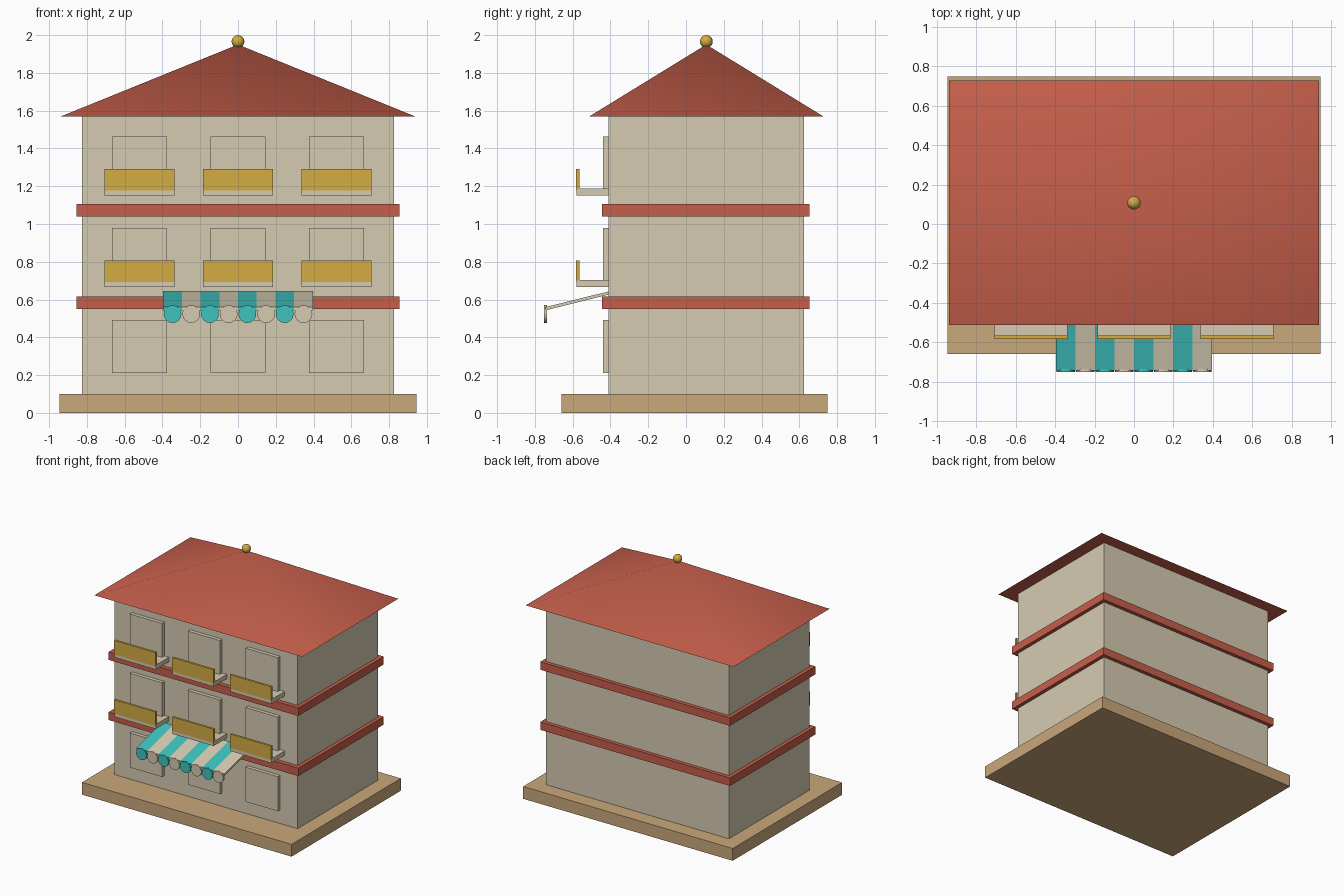
import bpy, bmesh, math

if "Cube" in bpy.data.objects:
    bpy.data.objects.remove(bpy.data.objects["Cube"], do_unlink=True)


def material(name, rgb):
    """Flat material from 0-255 display values, stored as linear."""
    lin = [((c / 255 + 0.055) / 1.055) ** 2.4 for c in rgb] + [1.0]
    mat = bpy.data.materials.new(name)
    mat.use_nodes = True
    mat.diffuse_color = lin
    mat.node_tree.nodes["Principled BSDF"].inputs["Base Color"].default_value = lin
    return mat


cream = material("cream plaster", (214, 203, 178))
tan = material("tan stone", (202, 168, 124))
red = material("terracotta red", (198, 95, 75))
gold = material("gold", (212, 172, 68))
teal = material("teal cloth", (62, 194, 190))


def add_object(name, bm, mat):
    bmesh.ops.recalc_face_normals(bm, faces=bm.faces)
    mesh = bpy.data.meshes.new(name)
    bm.to_mesh(mesh)
    bm.free()
    mesh.materials.append(mat)
    obj = bpy.data.objects.new(name, mesh)
    bpy.context.collection.objects.link(obj)
    return obj


def box(name, mat, x, y, z):
    """Box from (min, max) ranges on each axis."""
    bm = bmesh.new()
    bmesh.ops.create_cube(bm, size=1)
    for v in bm.verts:
        v.co = [r[0] if c < 0 else r[1] for c, r in zip(v.co, (x, y, z))]
    return add_object(name, bm, mat)


def extrude_x(name, mat, profile, x0, x1):
    """Extrude a (y, z) profile along x."""
    bm = bmesh.new()
    face = bm.faces.new([bm.verts.new((x0, y, z)) for y, z in profile])
    new = bmesh.ops.extrude_face_region(bm, geom=[face])["geom"]
    verts = [g for g in new if isinstance(g, bmesh.types.BMVert)]
    bmesh.ops.translate(bm, verts=verts, vec=(x1 - x0, 0, 0))
    return add_object(name, bm, mat)


def smooth(obj, degrees):
    bpy.ops.object.select_all(action="DESELECT")
    obj.select_set(True)
    bpy.context.view_layer.objects.active = obj
    bpy.ops.object.shade_smooth_by_angle(angle=math.radians(degrees))


# Plinth, walls and floor bands
FRONT, BACK = -0.41, 0.625
MID = (FRONT + BACK) / 2
box("plinth", tan, (-0.945, 0.945), (-0.66, 0.748), (0, 0.1))
box("walls", cream, (-0.825, 0.825), (FRONT, BACK), (0.1, 1.57))
for name, z in (("lower_band", 0.55), ("upper_band", 1.04)):
    box(name, red, (-0.855, 0.855), (-0.445, 0.655), (z, z + 0.065))

# Pyramid roof
bm = bmesh.new()
eaves = [bm.verts.new((sx * 0.937, MID + sy * 0.619, 1.57))
         for sx, sy in ((-1, -1), (1, -1), (1, 1), (-1, 1))]
apex = bm.verts.new((0, MID, 1.95))
bm.faces.new(eaves)
for i in range(4):
    bm.faces.new((eaves[i], eaves[(i + 1) % 4], apex))
smooth(add_object("roof", bm, red), 60)

# Ball on the roof peak
bm = bmesh.new()
bmesh.ops.create_uvsphere(bm, u_segments=16, v_segments=10, radius=0.034)
bmesh.ops.translate(bm, verts=bm.verts, vec=(0, MID, 1.966))
smooth(add_object("roof_ball", bm, gold), 60)

# Windows, and balconies on the two upper floors
for floor, sill in (("ground", 0.212), ("middle", 0.698), ("top", 1.182)):
    for side, x in (("right", -0.522), ("centre", 0), ("left", 0.522)):
        tag = f"{floor}_{side}"
        box(f"window_{tag}", cream, (x - 0.145, x + 0.145),
            (-0.44, FRONT + 0.01), (sill, sill + 0.281))
        if floor != "ground":
            span = (x - 0.186, x + 0.186)
            box(f"balcony_slab_{tag}", cream, span, (-0.579, FRONT + 0.01),
                (sill - 0.031, sill + 0.005))
            box(f"balcony_rail_{tag}", gold, span, (-0.583, -0.565),
                (sill - 0.004, sill + 0.109))

# Striped awning with a scalloped edge
STRIPES, WIDTH = 8, 0.099
slope = [(FRONT, 0.643), (-0.743, 0.56), (-0.743, 0.543), (FRONT, 0.626)]
for i in range(STRIPES):
    x = (i - STRIPES / 2) * WIDTH
    mat = cream if i % 2 else teal
    extrude_x(f"awning_stripe_{i + 1}", mat, slope, x, x + WIDTH)
    bm = bmesh.new()
    bmesh.ops.create_cone(bm, cap_ends=True, segments=16,
                          radius1=0.047, radius2=0.047, depth=0.015)
    for v in bm.verts:
        cx, cy, cz = v.co
        v.co = (x + WIDTH / 2 + cx, -0.743 + cz, 0.523 + cy)
    smooth(add_object(f"awning_scallop_{i + 1}", bm, mat), 30)
